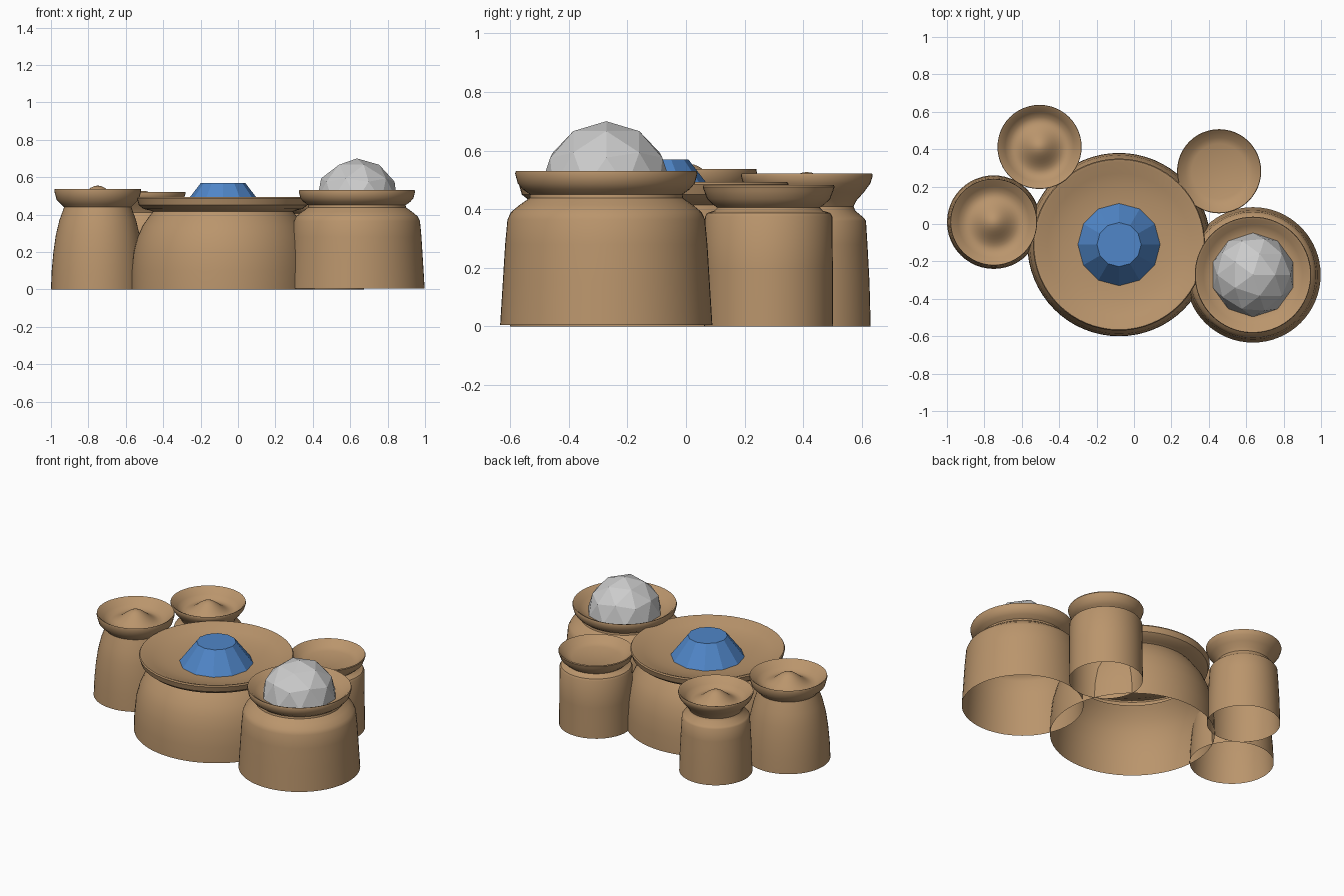
import bpy, bmesh, math


def material(name, color):
    m = bpy.data.materials.new(name)
    m.diffuse_color = color
    return m


clay = material("clay", (0.49, 0.30, 0.15, 1))
blue = material("blue", (0.08, 0.24, 0.58, 1))


def lathe(name, center, profile, sides, mat, smooth=True):
    """Spin (radius, z) points; radius 0 closes the end to a point."""
    bm = bmesh.new()
    rings = []
    for r, z in profile:
        if r == 0:
            rings.append([bm.verts.new((0, 0, z))] * sides)
        else:
            rings.append([bm.verts.new((r * math.cos(2 * math.pi * i / sides),
                                        r * math.sin(2 * math.pi * i / sides), z))
                          for i in range(sides)])
    for a, b in zip(rings, rings[1:]):
        for i in range(sides):
            j = (i + 1) % sides
            loop = list(dict.fromkeys((a[i], a[j], b[j], b[i])))
            bm.faces.new(loop)
    return finish(name, bm, (*center, 0), mat, smooth)


def finish(name, bm, location, mat=None, smooth=False):
    me = bpy.data.meshes.new(name)
    bm.to_mesh(me)
    bm.free()
    ob = bpy.data.objects.new(name, me)
    bpy.context.collection.objects.link(ob)
    ob.location = location
    if mat:
        me.materials.append(mat)
    if smooth:
        bpy.ops.object.select_all(action='DESELECT')
        ob.select_set(True)
        bpy.context.view_layer.objects.active = ob
        bpy.ops.object.shade_smooth_by_angle(angle=math.radians(35))
    return ob


def bump(radius, floor, top, steps=8):
    """Rounded knob in the middle of a bowl, from its edge to its tip."""
    return [(radius * (1 - k / steps),
             floor + (top - floor) * (0.5 - 0.5 * math.cos(math.pi * k / steps)))
            for k in range(steps + 1)]


# Large central pot with a wide shallow bowl
lathe("central_pot", (-0.08, -0.11), [
    (0.49, 0), (0.488, 0.1), (0.478, 0.2), (0.457, 0.28), (0.43, 0.34),
    (0.395, 0.39), (0.375, 0.415), (0.39, 0.422), (0.425, 0.43),
    (0.45, 0.45), (0.46, 0.485), (0.455, 0.493), (0.44, 0.49),
    (0.38, 0.465), (0.30, 0.447), (0.22, 0.437), (0, 0.432)], 64, clay)

# Front right pot
lathe("front_right_pot", (0.636, -0.272), [
    (0.362, 0.005), (0.353, 0.15), (0.345, 0.28), (0.337, 0.365),
    (0.325, 0.39), (0.295, 0.415), (0.262, 0.438), (0.26, 0.45),
    (0.285, 0.468), (0.302, 0.488), (0.311, 0.522), (0.308, 0.531),
    (0.297, 0.527), (0.265, 0.497), (0.22, 0.477), (0, 0.468)], 64, clay)

# Left pot with a knob
lathe("left_pot", (-0.75, 0.01), [
    (0.25, 0), (0.246, 0.1), (0.237, 0.2), (0.224, 0.29), (0.205, 0.37),
    (0.185, 0.425), (0.18, 0.44), (0.195, 0.455), (0.22, 0.48),
    (0.232, 0.525), (0.23, 0.537), (0.222, 0.533), (0.19, 0.499),
    (0.165, 0.485)] + bump(0.145, 0.48, 0.555), 48, clay)

# Back left pot with a knob
lathe("back_left_pot", (-0.505, 0.412), [
    (0.218, 0), (0.214, 0.15), (0.207, 0.28), (0.202, 0.36), (0.195, 0.37),
    (0.165, 0.395), (0.16, 0.41), (0.17, 0.43), (0.195, 0.458),
    (0.217, 0.488), (0.225, 0.513), (0.223, 0.521), (0.214, 0.517),
    (0.185, 0.48), (0.16, 0.46)] + bump(0.14, 0.455, 0.527), 48, clay)

# Back right pot with a flat-floored bowl
lathe("back_right_pot", (0.455, 0.282), [
    (0.22, 0), (0.219, 0.2), (0.217, 0.375), (0.21, 0.387),
    (0.185, 0.395), (0.175, 0.405), (0.19, 0.416), (0.21, 0.435),
    (0.22, 0.462), (0.225, 0.476), (0.222, 0.482), (0.21, 0.472),
    (0.18, 0.446), (0.147, 0.433), (0, 0.43)], 48, clay)

# Faceted blue gem in the central bowl
lathe("blue_gem", (-0.08, -0.11),
      [(0, 0.437), (0.22, 0.437), (0.118, 0.57), (0, 0.57)], 12, blue, False)

# Faceted grey dome in the front right bowl
bm = bmesh.new()
bmesh.ops.create_icosphere(bm, subdivisions=2, radius=0.225)
bmesh.ops.bisect_plane(bm, geom=bm.verts[:] + bm.edges[:] + bm.faces[:],
                       plane_co=(0, 0, -0.01), plane_no=(0, 0, 1),
                       clear_inner=True)
finish("grey_dome", bm, (0.636, -0.272, 0.475))
